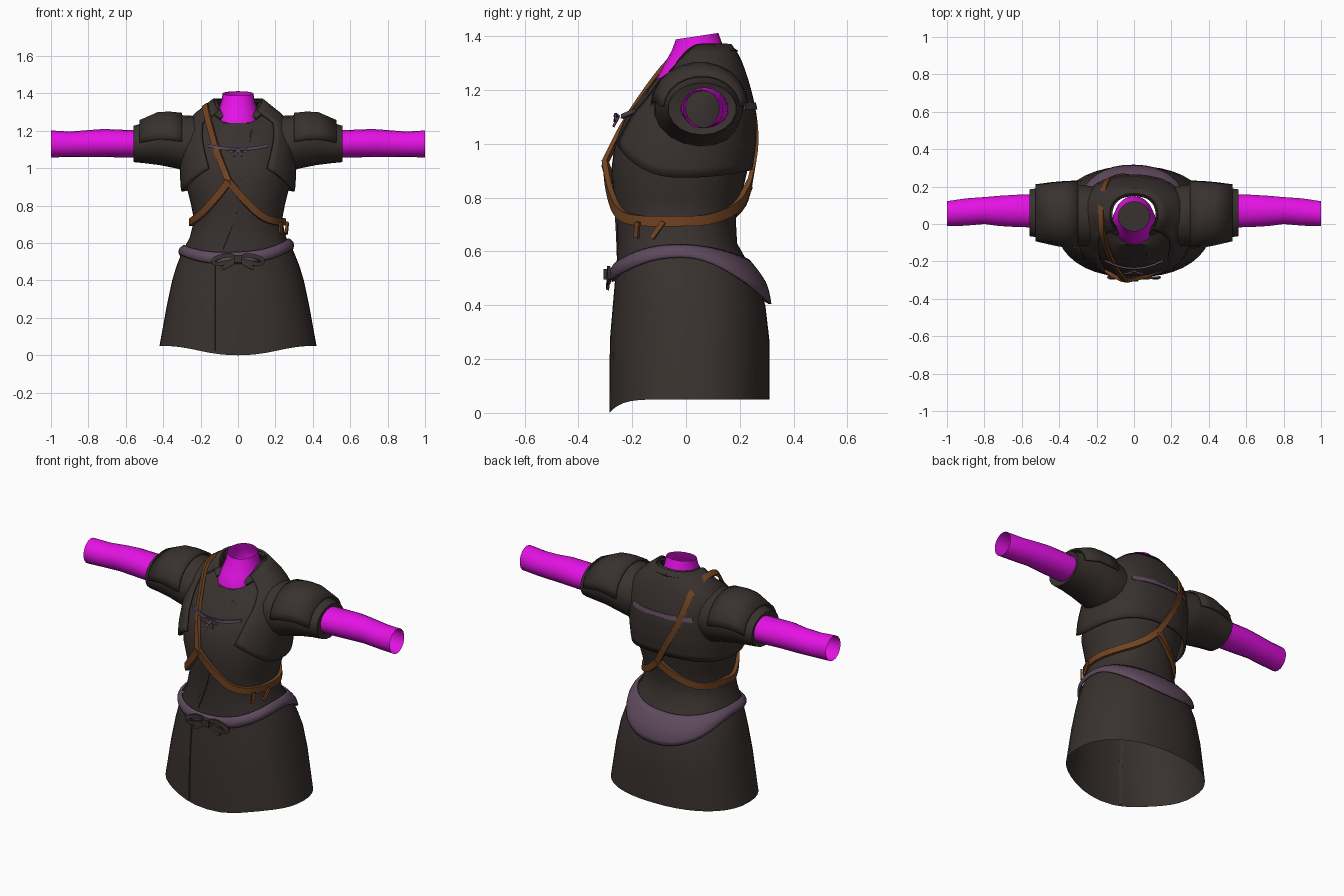
import bpy, bmesh, math
from mathutils import Vector

if "Cube" in bpy.data.objects:
    bpy.data.objects.remove(bpy.data.objects["Cube"], do_unlink=True)


def material(name, rgb):
    m = bpy.data.materials.new(name)
    m.use_nodes = True
    m.diffuse_color = (*rgb, 1)
    m.node_tree.nodes["Principled BSDF"].inputs["Base Color"].default_value = (*rgb, 1)
    return m


CLOTH = material("dark cloth", (0.040, 0.031, 0.028))
SKIN = material("magenta lining", (0.78, 0.006, 0.78))
LEATHER = material("brown leather", (0.16, 0.055, 0.015))
SASH = material("mauve sash", (0.115, 0.068, 0.11))


def loft(name, rings, mat, closed=True, caps=False, thick=0, mirror=False, angle=40):
    """Skin a list of equal-length point rings."""
    bm = bmesh.new()
    rows = [[bm.verts.new(p) for p in r] for r in rings]
    n = len(rows[0])
    for a, b in zip(rows, rows[1:]):
        for i in range(n if closed else n - 1):
            j = (i + 1) % n
            bm.faces.new((a[i], a[j], b[j], b[i]))
    if caps:
        bm.faces.new(rows[0])
        bm.faces.new(rows[-1])
    bmesh.ops.recalc_face_normals(bm, faces=bm.faces)
    me = bpy.data.meshes.new(name)
    bm.to_mesh(me)
    bm.free()
    ob = bpy.data.objects.new(name, me)
    bpy.context.collection.objects.link(ob)
    me.materials.append(mat)
    if thick:
        mod = ob.modifiers.new("thickness", 'SOLIDIFY')
        mod.thickness, mod.offset = thick, 0
    if mirror:
        ob.modifiers.new("mirror", 'MIRROR')
    bpy.ops.object.select_all(action='DESELECT')
    ob.select_set(True)
    bpy.context.view_layer.objects.active = ob
    bpy.ops.object.shade_smooth_by_angle(angle=math.radians(angle))
    return ob


# Body sections: height, half width, front y, back y
BODY = [(0.05, .42, -.285, .31), (.27, .38, -.283, .31), (.40, .352, -.272, .295),
        (.48, .328, -.265, .27), (.55, .30, -.258, .235), (.63, .258, -.255, .19),
        (.72, .235, -.258, .185), (.80, .25, -.268, .205), (.90, .275, -.278, .228),
        (1.0, .28, -.265, .243), (1.1, .28, -.225, .245), (1.18, .275, -.16, .23),
        (1.25, .25, -.112, .21), (1.30, .20, -.08, .192), (1.34, .15, -.062, .172),
        (1.37, .115, -.05, .15)]
POWER = 2.25


def section(z):
    z = min(max(z, BODY[0][0]), BODY[-1][0])
    for a, b in zip(BODY, BODY[1:]):
        if z <= b[0]:
            t = (z - a[0]) / (b[0] - a[0])
            return [u + (v - u) * t for u, v in zip(a[1:], b[1:])]


def surf(z, th, off=0.0):
    """Point on the body; th = 0 is the front, growing towards +x."""
    hw, yf, yb = section(z)
    s, c = math.sin(th), math.cos(th)
    sx = math.copysign(abs(s) ** (2 / POWER), s)
    cy = math.copysign(abs(c) ** (2 / POWER), c)
    if z > 1.24:                                  # neckline dips at the front
        z -= (z - 1.24) * 0.92 * max(0, c) ** 1.5
    if z < 0.2:                                   # pointed front hem
        z -= 0.05 * max(0, c) ** 6 * (0.2 - z) / 0.15
    return Vector(((hw + off) * sx, (yf + yb) / 2 - ((yb - yf) / 2 + off) * cy, z))


def on_body(x, z, side, off=0.018):
    """Body point at a given x and z; side -1 front, 1 back."""
    hw = section(z)[0]
    th = math.asin(min(1, (abs(x) / hw)) ** (POWER / 2))
    th = th if side < 0 else math.pi - th
    return surf(z, math.copysign(th, x), off)


def soften(pts, times=2):
    for _ in range(times):
        out = [pts[0]]
        for a, b in zip(pts, pts[1:]):
            out += [a.lerp(b, .25), a.lerp(b, .75)]
        pts = out + [pts[-1]]
    return pts


def ribbon(name, pts, width, thick, mat, times=2):
    """Flat strap following a softened path, facing away from the body."""
    pts = soften([Vector(p) for p in pts], times)
    rings = []
    for i, p in enumerate(pts):
        tan = (pts[min(i + 1, len(pts) - 1)] - pts[max(i - 1, 0)]).normalized()
        out = p - Vector((0, 0, min(p.z, 1.08)))
        out = (out - tan * out.dot(tan)).normalized()
        w, t = tan.cross(out) * width / 2, out * thick / 2
        rings.append([p + w + t, p - w + t, p - w - t, p + w - t])
    return loft(name, rings, mat, caps=True)


def turn(n):
    return [2 * math.pi * i / n for i in range(n)]


# Tunic and skirt in one skin, open below
loft("tunic", [[surf(r[0], a) for a in turn(40)] for r in BODY], CLOTH)

# Neck lining: hollow tube with a dark plug deep inside
NECK = [(1.18, .115, -.115, .12), (1.25, .118, -.112, .13), (1.31, .105, -.08, .15),
        (1.36, .088, -.052, .135), (1.40, .083, -.038, .12)]
neck = [[(w * math.sin(a), (f + b) / 2 - (b - f) / 2 * math.cos(a), z - .012 * math.cos(a))
         for a in turn(20)] for z, w, f, b in NECK]
loft("neck_lining", neck, SKIN)
loft("neck_plug", [[(r * math.sin(a), .04 + r * math.cos(a), z) for a in turn(16)]
                   for r, z in ((.105, 1.2), (.1, 1.21))], CLOTH, caps=True)

# Short open jacket over back and shoulders, with a curved hem
jacket = []
for k in range(15):
    t = k / 14
    edge = 0.85 - 0.35 * t
    row = []
    for i in range(37):
        th = edge + (2 * math.pi - 2 * edge) * i / 36
        c = math.cos(th)
        hem = 0.875 + (0.16 * c * c if c > 0 else 0.03 * c * c)
        z = 1.368 + (hem - 1.368) * t
        row.append(surf(z, th, .012 + .016 * t * abs(math.sin(th))))
    jacket.append(row)
loft("jacket", jacket, CLOTH, closed=False, thick=.012)

# Sleeves: x, centre y, centre z, y radius, z radius
SLEEVE = [(.16, .04, 1.13, .15, .14), (.26, .045, 1.13, .165, .152), (.33, .05, 1.142, .165, .143),
          (.42, .055, 1.152, .152, .135), (.50, .06, 1.135, .135, .108),
          (.56, .06, 1.13, .127, .097), (.55, .065, 1.13, .08, .07)]


def tube_ring(r, angles, off=0):
    x, y, z, ry, rz = r
    return [(x, y + (ry + off) * math.sin(a), z + (rz + off) * math.cos(a)) for a in angles]


loft("sleeves", [tube_ring(r, turn(18)) for r in SLEEVE], CLOTH, mirror=True)

# Shoulder flaps lying over the sleeves
arc = [math.radians(-88 + 16 * i) for i in range(12)]
FLAP = [(.30, .05, 1.137, .165, .143), (.37, .052, 1.147, .16, .14),
        (.43, .055, 1.15, .152, .133), (.525, .06, 1.133, .135, .108)]
loft("shoulder_flaps", [tube_ring(r, arc, .012) for r in FLAP], CLOTH,
     closed=False, thick=.012, mirror=True)

# Arm linings, open at the wrist
ARM = [(.50, .07, 1.13, .09, .072), (.62, .07, 1.132, .088, .074), (.72, .07, 1.135, .082, .075),
       (.80, .072, 1.132, .073, .072), (.90, .064, 1.128, .074, .068), (1.0, .055, 1.13, .068, .072)]
loft("arm_linings", [tube_ring(r, turn(18)) for r in ARM], SKIN, mirror=True)

# Waist sash: narrow in front, a deep drooping fold behind
sash = []
for k in range(7):
    t, row = k / 6, []
    for th in turn(48):
        c = math.cos(th)
        front, back = max(0, c) ** 2, max(0, -c) ** 2
        top = .605 - .055 * front - .04 * back + .018 * math.sin(th)
        low = .56 - .07 * front - .155 * back + .018 * math.sin(th)
        puff = .008 + .012 * math.sin(math.pi * t) + .012 * back * t
        row.append(surf(top + (low - top) * t, th, puff))
    sash.append(row)
loft("waist_sash", sash, SASH, thick=.008)

# Sash bow and its tails
for s in (-1, 1):
    loop = [(0, .52), (s * .06, .54), (s * .14, .51), (s * .12, .485), (s * .06, .495), (0, .515)]
    ribbon("bow_loop", [(x, -.288, z) for x, z in loop], .022, .012, CLOTH)
    ribbon("bow_tail", [(0, -.286, .52), (s * .04, -.292, .485), (s * .085, -.29, .465)],
           .02, .01, CLOTH)
ribbon("bow_knot", [(-.022, -.295, .515), (.022, -.295, .515)], .04, .025, CLOTH, 0)

# Leather harness: one shoulder strap and two halves of the belt
front_join, back_join = Vector((-.05, -.302, .93)), on_body(.02, .85, 1, .02)
ribbon("shoulder_strap", [front_join, (-.11, -.225, 1.08), (-.165, -.085, 1.28), (-.175, -.02, 1.335),
                          (-.175, .09, 1.335), (-.16, .2, 1.27), on_body(-.12, 1.13, 1, .025),
                          on_body(-.05, .98, 1, .025), back_join], .034, .016, LEATHER)
LEFT = [(.03, .83, -1), (.12, .735, -1), (.2, .712, -1), (.24, .712, -1), (.21, .715, 1), (.1, .765, 1)]
RIGHT = [(-.11, .84, -1), (-.18, .755, -1), (-.23, .715, -1), (-.24, .71, 1), (-.18, .71, 1), (-.07, .775, 1)]
for name, path in (("belt_left", LEFT), ("belt_right", RIGHT)):
    ribbon(name, [front_join] + [on_body(*p) for p in path] + [back_join], .038, .02, LEATHER)
for x in (.205, .235):
    ribbon("belt_tassel", [on_body(x, .71, -1, .03), on_body(x + .004, .65, -1, .02)],
           .018, .012, LEATHER, 0)

# Chest cord with a small bow, and the matching band on the back
ribbon("chest_cord", [on_body(x, 1.1 + .9 * x * x, -1, .015) for x in (-.15, -.08, 0, .08, .15)],
       .016, .01, SASH)
for s in (-1, 1):
    ribbon("chest_bow", [(0, -.25, 1.1), (s * .03, -.265, 1.112), (s * .055, -.262, 1.095),
                         (s * .025, -.265, 1.085)], .01, .008, SASH, 1)
    ribbon("chest_tail", [(0, -.25, 1.1), (s * .02, -.27, 1.065)], .01, .008, SASH, 0)
ribbon("back_band", [on_body(x, 1.14, 1, .022) for x in (-.18, -.09, 0, .09, .18)], .026, .01, SASH)

# Overlapping front edge of tunic and skirt, and lapel edges
ribbon("skirt_overlap", [on_body(-.13, z, -1, .001) for z in (.06, .2, .35, .49)], .022, .006, CLOTH)
ribbon("tunic_overlap", [on_body(x, z, -1, .001) for x, z in
                         ((-.09, .57), (-.03, .72), (.02, .9), (.06, 1.05), (.08, 1.2))],
       .022, .006, CLOTH)
for s in (-1, 1):
    ribbon("collar_roll", [surf(1.35, s * a, .008) for a in (.55, .9, 1.4, 2, 2.6, 3.14)],
           .04, .016, CLOTH)
